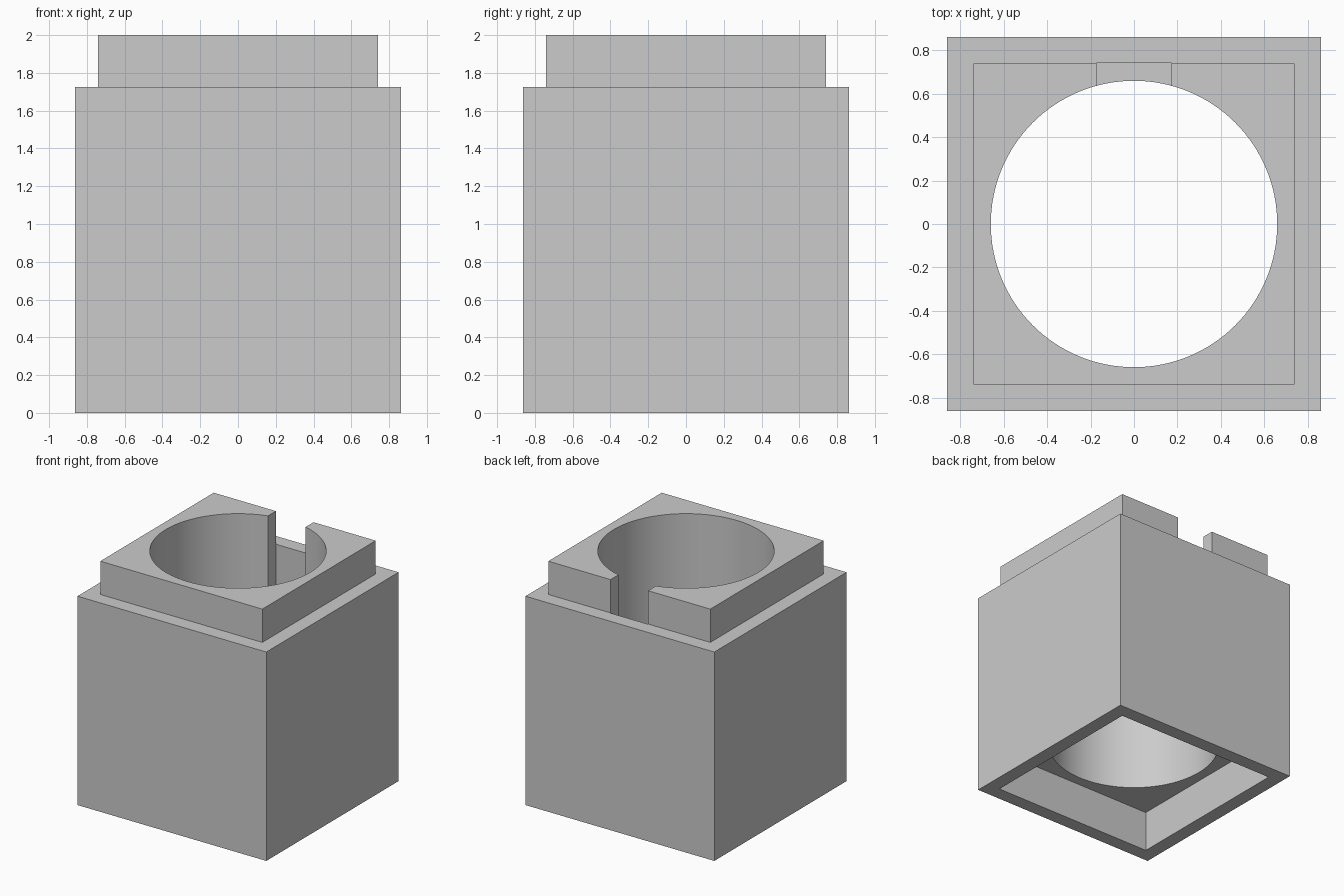
import bpy
import bmesh
from math import radians
from mathutils import Matrix, Vector

old = bpy.data.objects.get("Cube")
if old:
    bpy.data.objects.remove(old, do_unlink=True)

BODY_HALF, BODY_TOP = 0.8625, 1.725
TAB_HALF, TOP = 0.74, 2.0
RECESS_HALF, RECESS_DEPTH = 0.745, 0.34
BORE_RADIUS = 0.66
SLOT_HALF, SLOT_BACK, SLOT_FLOOR = 0.172, 0.743, 1.0

grey = bpy.data.materials.new("plain_grey")
grey.use_nodes = True
colour = (0.6, 0.6, 0.6, 1)
grey.diffuse_color = colour
grey.node_tree.nodes["Principled BSDF"].inputs["Base Color"].default_value = colour


def add_object(name, bm):
    mesh = bpy.data.meshes.new(name)
    bm.to_mesh(mesh)
    bm.free()
    mesh.materials.append(grey)
    obj = bpy.data.objects.new(name, mesh)
    bpy.context.collection.objects.link(obj)
    return obj


def box(name, low, high):
    low, high = Vector(low), Vector(high)
    bm = bmesh.new()
    matrix = Matrix.Translation((low + high) / 2) @ Matrix.Diagonal((high - low).to_4d())
    bmesh.ops.create_cube(bm, size=1, matrix=matrix)
    return add_object(name, bm)


def square_block(name, half, bottom, top):
    return box(name, (-half, -half, bottom), (half, half, top))


def combine(target, tool, operation):
    tool.hide_render = True
    mod = target.modifiers.new(tool.name, "BOOLEAN")
    mod.operation = operation
    mod.solver = "EXACT"
    mod.object = tool
    bpy.context.view_layer.objects.active = target
    bpy.ops.object.modifier_apply(modifier=mod.name)
    bpy.data.objects.remove(tool, do_unlink=True)


# Square body with a narrower locating tab on top
body = square_block("stacking_block", BODY_HALF, 0, BODY_TOP)
tab = square_block("top_tab", TAB_HALF, BODY_TOP - 0.2, TOP)
combine(body, tab, "UNION")

# Square socket under the block
combine(body, square_block("bottom_socket", RECESS_HALF, -0.2, RECESS_DEPTH), "DIFFERENCE")

# Round bore through the whole block
bm = bmesh.new()
bmesh.ops.create_cone(bm, cap_ends=True, segments=128, radius1=BORE_RADIUS,
                      radius2=BORE_RADIUS, depth=6)
combine(body, add_object("round_bore", bm), "DIFFERENCE")

# Slot through the back of the tab, running down the bore wall
slot = box("back_slot", (-SLOT_HALF, 0.3, SLOT_FLOOR), (SLOT_HALF, SLOT_BACK, TOP + 0.2))
combine(body, slot, "DIFFERENCE")

# Smooth bore, sharp edges
bpy.ops.object.select_all(action="DESELECT")
body.select_set(True)
bpy.context.view_layer.objects.active = body
bpy.ops.object.shade_smooth_by_angle(angle=radians(30))
